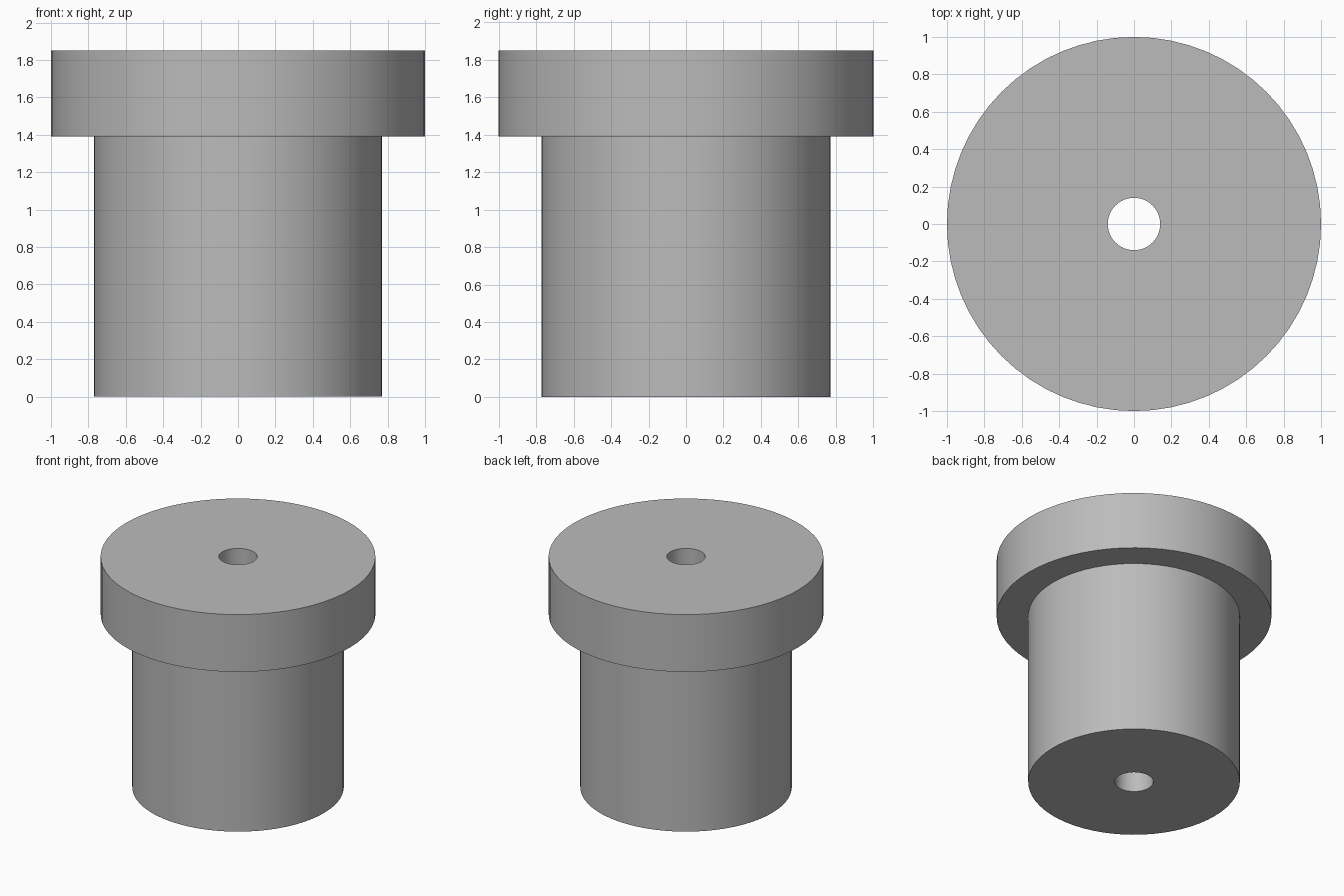
import bpy, bmesh, math

cube = bpy.data.objects.get("Cube")
if cube:
    bpy.data.objects.remove(cube, do_unlink=True)

SEGMENTS = 64
BORE, SHANK, FLANGE = 0.14, 0.77, 1.0
SHOULDER, TOP = 1.39, 1.85

# Plain grey material
grey = bpy.data.materials.new("plain grey")
grey.use_nodes = True
colour = (0.5, 0.5, 0.5, 1)
grey.diffuse_color = colour
grey.node_tree.nodes["Principled BSDF"].inputs["Base Color"].default_value = colour

# Flanged bushing: closed half-section turned around the z axis
profile = [(BORE, 0), (SHANK, 0), (SHANK, SHOULDER),
           (FLANGE, SHOULDER), (FLANGE, TOP), (BORE, TOP)]
bm = bmesh.new()
verts = [bm.verts.new((r, 0, z)) for r, z in profile]
edges = [bm.edges.new((v, verts[(i + 1) % len(verts)])) for i, v in enumerate(verts)]
bmesh.ops.spin(bm, geom=verts + edges, cent=(0, 0, 0), axis=(0, 0, 1),
               angle=math.tau, steps=SEGMENTS, use_merge=True)
bmesh.ops.remove_doubles(bm, verts=bm.verts, dist=0.0001)
bmesh.ops.recalc_face_normals(bm, faces=bm.faces)

mesh = bpy.data.meshes.new("flanged_bushing")
bm.to_mesh(mesh)
bm.free()
mesh.materials.append(grey)
bushing = bpy.data.objects.new("flanged_bushing", mesh)
bpy.context.collection.objects.link(bushing)

# Smooth round walls with crisp rims
bpy.ops.object.select_all(action="DESELECT")
bushing.select_set(True)
bpy.context.view_layer.objects.active = bushing
bpy.ops.object.shade_smooth_by_angle(angle=math.radians(30))
